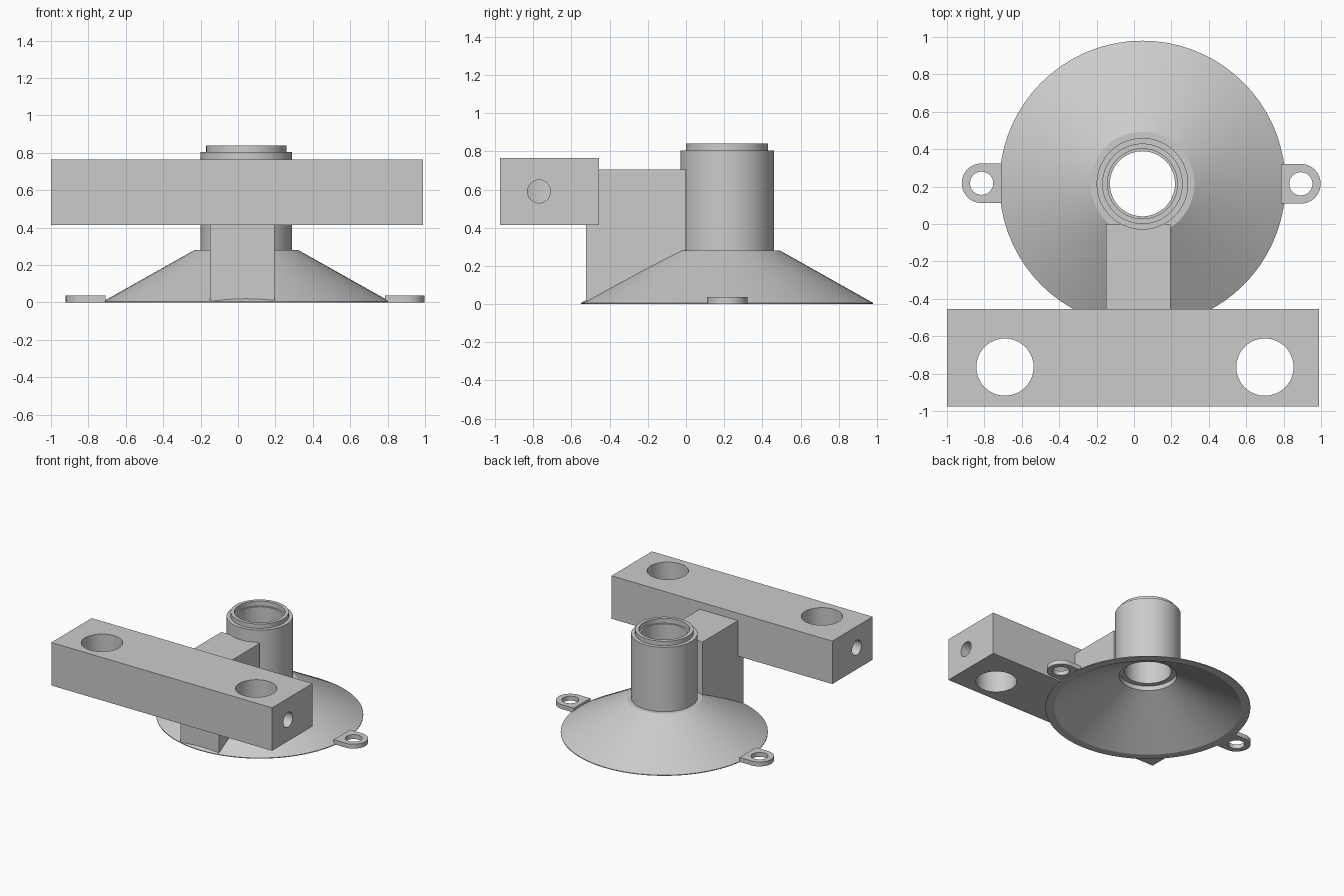
import bpy, bmesh, math
from mathutils import Matrix, Vector

default = bpy.data.objects.get("Cube")
if default:
    bpy.data.objects.remove(default, do_unlink=True)

grey = bpy.data.materials.new("plain grey")
grey.use_nodes = True
grey.diffuse_color = (0.6, 0.6, 0.6, 1)
grey.node_tree.nodes["Principled BSDF"].inputs["Base Color"].default_value = (0.6, 0.6, 0.6, 1)

CX, CY = 0.045, 0.215      # axis of the funnel


def add_object(name, bm):
    bmesh.ops.recalc_face_normals(bm, faces=bm.faces)
    mesh = bpy.data.meshes.new(name)
    bm.to_mesh(mesh)
    bm.free()
    mesh.materials.append(grey)
    obj = bpy.data.objects.new(name, mesh)
    bpy.context.collection.objects.link(obj)
    return obj


def activate(obj):
    bpy.ops.object.select_all(action='DESELECT')
    obj.select_set(True)
    bpy.context.view_layer.objects.active = obj


def smooth(obj):
    activate(obj)
    bpy.ops.object.shade_smooth_by_angle(angle=math.radians(25))


def prism(name, outline, offset):
    """Extrude a closed planar outline along an offset."""
    bm = bmesh.new()
    face = bm.faces.new([bm.verts.new(p) for p in outline])
    top = bmesh.ops.extrude_face_region(bm, geom=[face])["geom"]
    verts = [v for v in top if isinstance(v, bmesh.types.BMVert)]
    bmesh.ops.translate(bm, verts=verts, vec=Vector(offset))
    return add_object(name, bm)


def lathe(name, profile, steps=72):
    """Spin a closed (radius, height) profile around the funnel axis."""
    bm = bmesh.new()
    rings = []
    for i in range(steps):
        a = math.tau * i / steps
        rings.append([bm.verts.new((CX + r * math.cos(a), CY + r * math.sin(a), z))
                      for r, z in profile])
    n = len(profile)
    for i in range(steps):
        a, b = rings[i], rings[(i + 1) % steps]
        for j in range(n):
            k = (j + 1) % n
            bm.faces.new((a[j], b[j], b[k], a[k]))
    return add_object(name, bm)


def drill(target, center, radius, depth, axis):
    """Cut a round hole centred on a point along the given axis."""
    bm = bmesh.new()
    turn = Vector((0, 0, 1)).rotation_difference(Vector(axis)).to_matrix().to_4x4()
    bmesh.ops.create_cone(bm, cap_ends=True, segments=48, radius1=radius, radius2=radius,
                          depth=depth, matrix=Matrix.Translation(center) @ turn)
    cutter = add_object("hole_cutter", bm)
    cutter.hide_render = True
    mod = target.modifiers.new("hole", 'BOOLEAN')
    mod.operation, mod.solver, mod.object = 'DIFFERENCE', 'EXACT', cutter
    activate(target)
    bpy.ops.object.modifier_apply(modifier=mod.name)
    bpy.data.objects.remove(cutter, do_unlink=True)


# Hollow funnel with tube, top lip and matching socket underneath
funnel = lathe("funnel_and_tube", [
    (0.765, 0), (0.765, 0.006), (0.278, 0.28), (0.245, 0.28), (0.245, 0.805),
    (0.215, 0.805), (0.215, 0.84), (0.187, 0.84), (0.187, 0.80), (0.174, 0.80),
    (0.174, 0.31), (0.215, 0.31), (0.215, 0.272), (0.70, 0)])
smooth(funnel)

# Upright web whose lower edge sinks into the funnel wall
prism("support_web",
      [(-0.15, y, z) for y, z in ((-0.525, 0.0), (-0.46, 0.025), (0.0, 0.272),
                                  (0.0, 0.705), (-0.525, 0.705))],
      (0.345, 0, 0))

# Cross bar with two vertical bores and a side hole into each
bar = prism("cross_bar",
            [(x, y, 0.415) for x, y in ((-1, -0.975), (0.99, -0.975),
                                        (0.99, -0.455), (-1, -0.455))],
            (0, 0, 0.35))
for x, end in ((-0.69, -1.0), (0.70, 1.0)):
    drill(bar, (x, -0.765, 0.59), 0.153, 0.6, (0, 0, 1))
    drill(bar, (end, -0.77, 0.59), 0.06, 0.5, (1, 0, 0))
smooth(bar)

# Rounded mounting ears either side of the rim
for name, side, x, y in (("left_ear", 1, 0.892, CY), ("right_ear", -1, -0.815, CY + 0.003)):
    arc = [(x + side * 0.106 * math.cos(a), y + 0.106 * math.sin(a), 0.001)
           for a in (math.pi * (i / 24 - 0.5) for i in range(25))]
    root = x - side * 0.106
    ear = prism(name, arc + [(root, y + 0.106, 0.001), (root, y - 0.106, 0.001)], (0, 0, 0.036))
    drill(ear, (x, y, 0.02), 0.062, 0.2, (0, 0, 1))
    smooth(ear)
